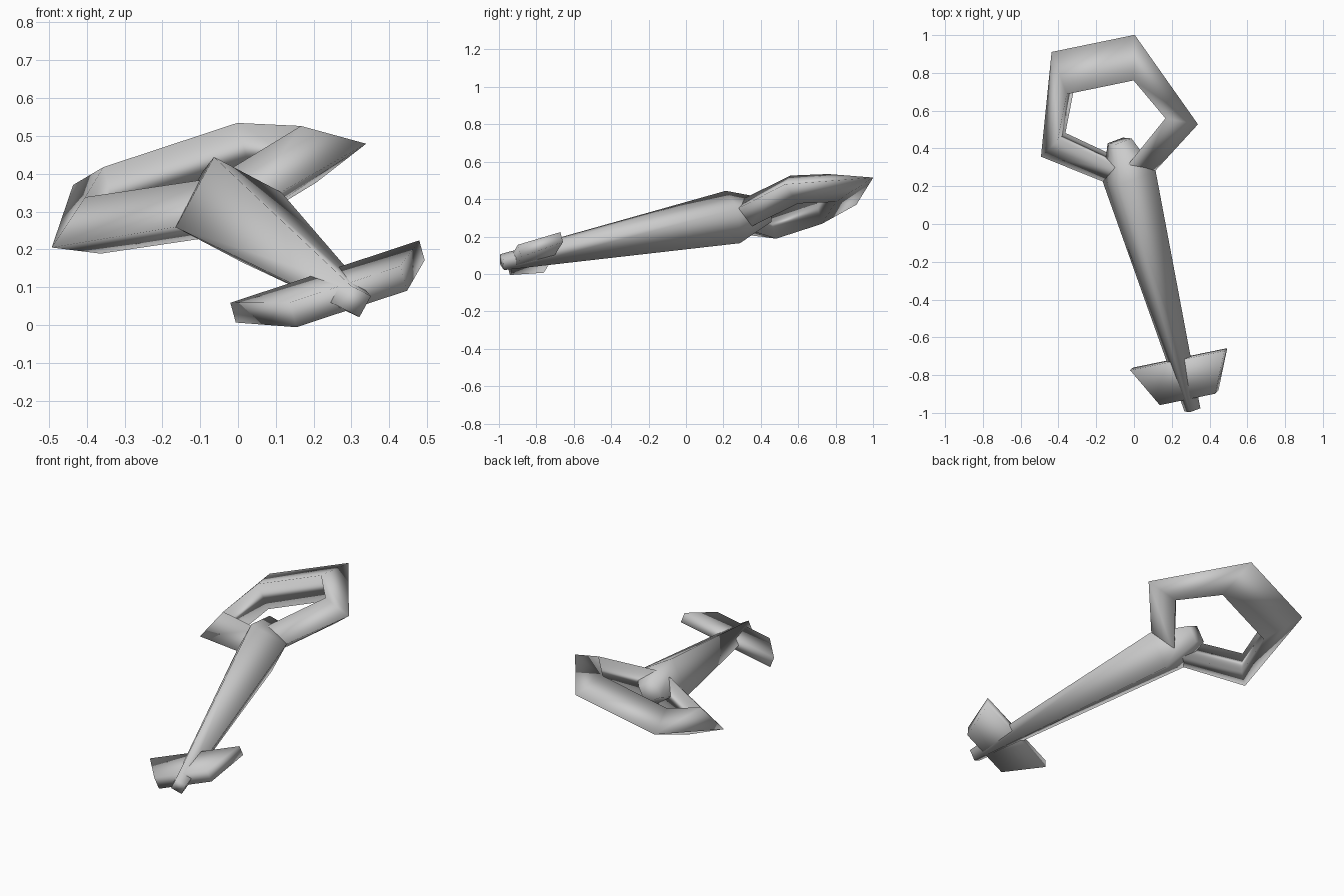
import bpy
import bmesh
from mathutils import Matrix, Vector

cube = bpy.data.objects.get("Cube")
if cube:
    bpy.data.objects.remove(cube, do_unlink=True)

# Single material
grey = bpy.data.materials.new("plain_grey")
grey.use_nodes = True
COLOUR = (0.6, 0.6, 0.6, 1)
grey.diffuse_color = COLOUR
grey.node_tree.nodes["Principled BSDF"].inputs["Base Color"].default_value = COLOUR

# Tilted frame: x across, y along the shaft, z out of the ring plane
along = Vector((-0.257, 0.949, 0.186)).normalized()
across = along.cross(Vector((-0.256, -0.252, 0.933))).normalized()
normal = across.cross(along)
FRAME = Matrix((across, along, normal)).transposed().to_4x4()
FRAME.translation = (-0.117, 0.59, 0.371)


def loft(name, sections, closed=False):
    """Skin a run of equal-sized cross-sections, capped or joined end to end."""
    bm = bmesh.new()
    rings = [[bm.verts.new(p) for p in sec] for sec in sections]
    n = len(rings[0])
    pairs = list(zip(rings, rings[1:]))
    if closed:
        pairs.append((rings[-1], rings[0]))
    else:
        bm.faces.new(rings[0])
        bm.faces.new(rings[-1])
    for a, b in pairs:
        for i in range(n):
            j = (i + 1) % n
            bm.faces.new((a[i], a[j], b[j], b[i]))
    bmesh.ops.recalc_face_normals(bm, faces=bm.faces)
    mesh = bpy.data.meshes.new(name)
    bm.to_mesh(mesh)
    bm.free()
    mesh.transform(FRAME)
    mesh.materials.append(grey)
    mesh.shade_smooth()
    obj = bpy.data.objects.new(name, mesh)
    bpy.context.collection.objects.link(obj)
    return obj


# Shaft: square section on its corner, tapering to the tip
loft("shaft", [[(r, y, 0), (0, y, r), (-r, y, 0), (0, y, -r)]
               for y, r in ((-1.66, 0.045), (-0.358, 0.15), (-0.158, 0.068))])

# Ring: five corners, triangular section with the sharp edge outward
H = 0.08
half = [((0.446, -0.156), (0.306, -0.073)), ((0.236, 0.386), (0.19, 0.162))]
corners = [((0, -0.455), (0, -0.305))] + half
corners += [((-o[0], o[1]), (-i[0], i[1])) for o, i in reversed(half)]
loft("handle_ring", [[(*o, 0), (*i, H), (*i, -H)] for o, i in corners], closed=True)

# Cross plate near the tip: a trapezoid, wide side toward the ring
loft("cross_plate", [[(-w, y, -t), (w, y, -t), (w, y, t), (-w, y, t)]
                     for w, y, t in ((0.157, -1.592, 0.035), (0.268, -1.377, 0.028))])
